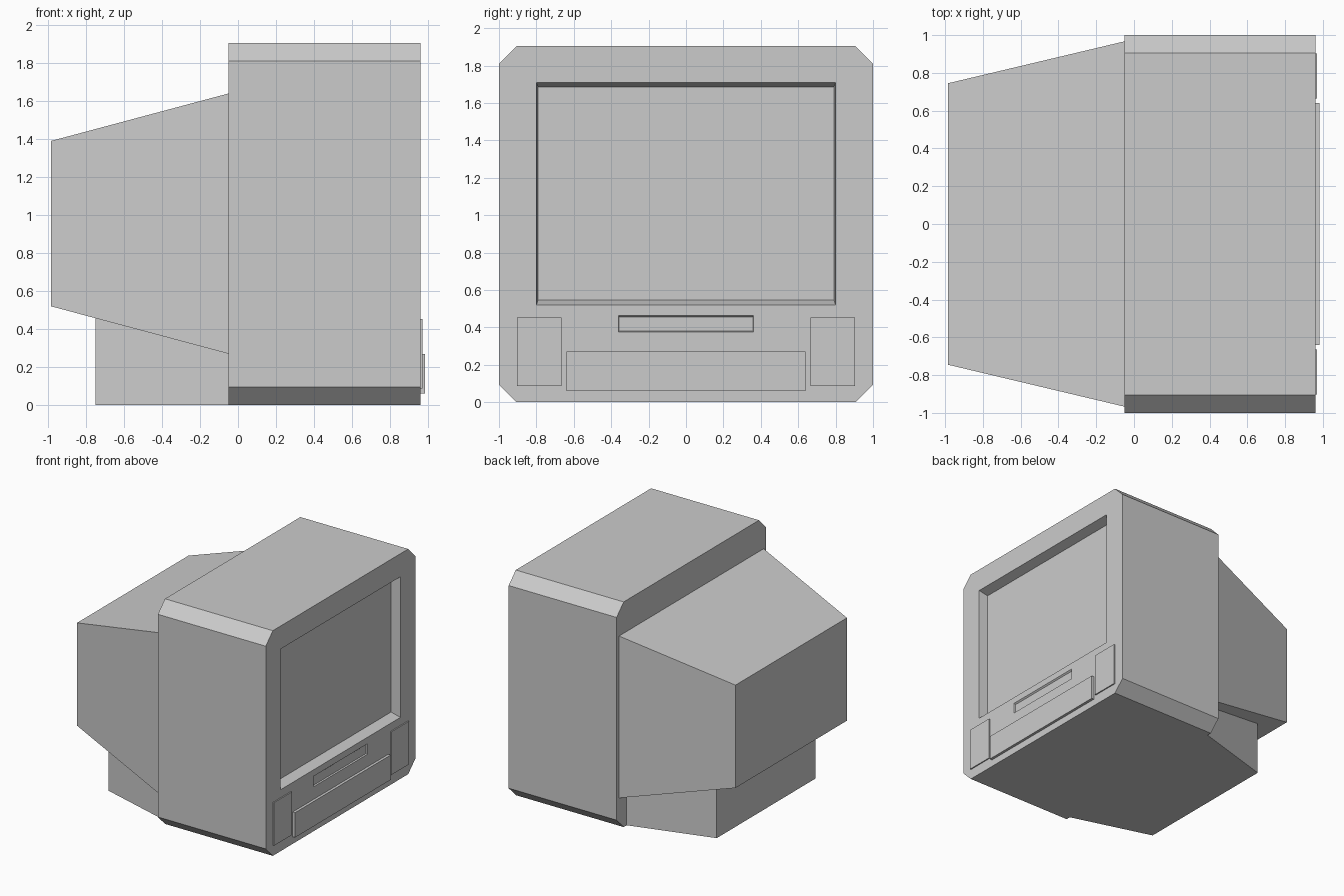
import bpy, bmesh

if "Cube" in bpy.data.objects:
    bpy.data.objects.remove(bpy.data.objects["Cube"])

grey = bpy.data.materials.new("plastic_grey")
grey.diffuse_color = (0.6, 0.6, 0.6, 1)
grey.use_nodes = True
grey.node_tree.nodes["Principled BSDF"].inputs["Base Color"].default_value = grey.diffuse_color


def rect(y0, y1, z0, z1):
    return [(y0, z0), (y1, z0), (y1, z1), (y0, z1)]


def loft(name, x0, profile0, x1, profile1):
    """Solid between two matching YZ profiles placed at x0 and x1."""
    bm = bmesh.new()
    a = [bm.verts.new((x0, y, z)) for y, z in profile0]
    b = [bm.verts.new((x1, y, z)) for y, z in profile1]
    n = len(a)
    bm.faces.new(a)
    bm.faces.new(b)
    for i in range(n):
        j = (i + 1) % n
        bm.faces.new((a[i], a[j], b[j], b[i]))
    bmesh.ops.recalc_face_normals(bm, faces=bm.faces)
    mesh = bpy.data.meshes.new(name)
    bm.to_mesh(mesh)
    bm.free()
    mesh.materials.append(grey)
    ob = bpy.data.objects.new(name, mesh)
    bpy.context.collection.objects.link(ob)
    return ob


def recess(body, name, front, outer, inner, depth):
    """Tapered pocket in the front; the cutter is extended past the surface."""
    over = [(2 * o[0] - i[0], 2 * o[1] - i[1]) for o, i in zip(outer, inner)]
    cutter = loft(name, front - depth, inner, front + depth, over)
    cutter.hide_render = True
    cutter.hide_viewport = True
    mod = body.modifiers.new(name, 'BOOLEAN')
    mod.operation = 'DIFFERENCE'
    mod.solver = 'EXACT'
    mod.object = cutter


FRONT, BACK = 0.96, -0.05

# Main cabinet with chamfered long edges
TOP, C = 1.905, 0.095
octagon = [(-1 + C, 0), (1 - C, 0), (1, C), (1, TOP - C),
           (1 - C, TOP), (-1 + C, TOP), (-1, TOP - C), (-1, C)]
cabinet = loft("cabinet", BACK, octagon, FRONT, octagon)

# Screen pocket and tape slot
recess(cabinet, "screen_cutter", FRONT, rect(-0.8, 0.8, 0.52, 1.71),
       rect(-0.79, 0.79, 0.548, 1.685), 0.08)
recess(cabinet, "slot_cutter", FRONT, rect(-0.36, 0.36, 0.376, 0.465),
       rect(-0.357, 0.357, 0.38, 0.455), 0.012)

# Tapered tube housing at the back
loft("tube_housing", -0.985, rect(-0.745, 0.745, 0.52, 1.39),
     BACK, rect(-0.967, 0.967, 0.27, 1.64))

# Tapered rear foot, its sloping top tucked into the housing
loft("rear_foot", -0.75, rect(-0.66, 0.66, 0, 0.46),
     BACK, rect(-0.865, 0.865, 0, 0.32))

# Raised front panels
for side, s in (("left", -1), ("right", 1)):
    ys = sorted((s * 0.665, s * 0.903))
    p = rect(ys[0], ys[1], 0.087, 0.452)
    loft(side + "_speaker_panel", FRONT - 0.01, p, 0.97, p)
p = rect(-0.64, 0.64, 0.06, 0.27)
loft("control_panel", FRONT - 0.01, p, 0.983, p)
